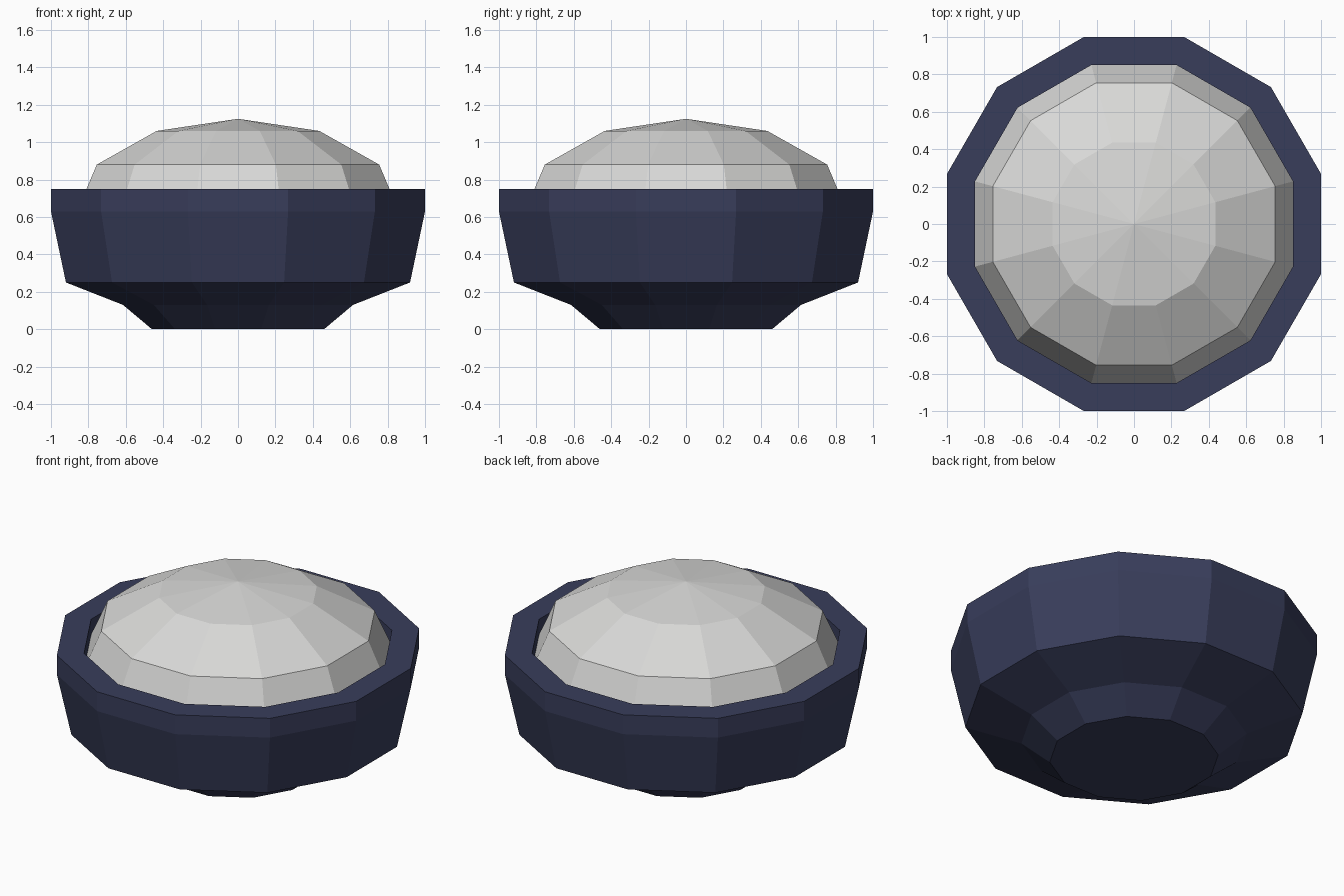
import bpy, bmesh, math

if "Cube" in bpy.data.objects:
    bpy.data.objects.remove(bpy.data.objects["Cube"])

SIDES = 12


def material(name, rgb):
    m = bpy.data.materials.new(name)
    m.diffuse_color = (*rgb, 1.0)
    m.use_nodes = True
    m.node_tree.nodes["Principled BSDF"].inputs["Base Color"].default_value = m.diffuse_color
    return m


def lathe(name, profile, mat):
    """Turn (flat radius, z) points into a faceted solid; radius 0 is a pole."""
    bm = bmesh.new()
    rings = []
    for r, z in profile:
        if r == 0:
            rings.append([bm.verts.new((0, 0, z))] * SIDES)
            continue
        c = r / math.cos(math.pi / SIDES)
        angles = [2 * math.pi * (i + 0.5) / SIDES for i in range(SIDES)]
        rings.append([bm.verts.new((c * math.cos(a), c * math.sin(a), z)) for a in angles])
    for lo, hi in zip(rings, rings[1:]):
        for i in range(SIDES):
            j = (i + 1) % SIDES
            quad = list(dict.fromkeys((lo[i], lo[j], hi[j], hi[i])))
            bm.faces.new(quad)
    # flat caps where the profile does not end in a pole
    if profile[0][0] > 0:
        bm.faces.new(rings[0][::-1])
    if profile[-1][0] > 0:
        bm.faces.new(rings[-1])
    bmesh.ops.recalc_face_normals(bm, faces=bm.faces)
    mesh = bpy.data.meshes.new(name)
    bm.to_mesh(mesh)
    bm.free()
    mesh.materials.append(mat)
    obj = bpy.data.objects.new(name, mesh)
    bpy.context.collection.objects.link(obj)
    return obj


navy = material("navy glaze", (0.040, 0.047, 0.105))
white = material("rice white", (0.69, 0.69, 0.68))

# Bowl: foot, flared belly, upright lip, flat rim and inner wall
lathe("bowl", [(0.46, 0.0), (0.615, 0.13), (0.92, 0.25), (1.0, 0.63),
               (1.0, 0.75), (0.85, 0.75), (0.85, 0.62)], navy)

# Rice mound heaped inside the rim
lathe("rice_mound", [(0.85, 0.655), (0.755, 0.88), (0.435, 1.06), (0, 1.125)], white)
